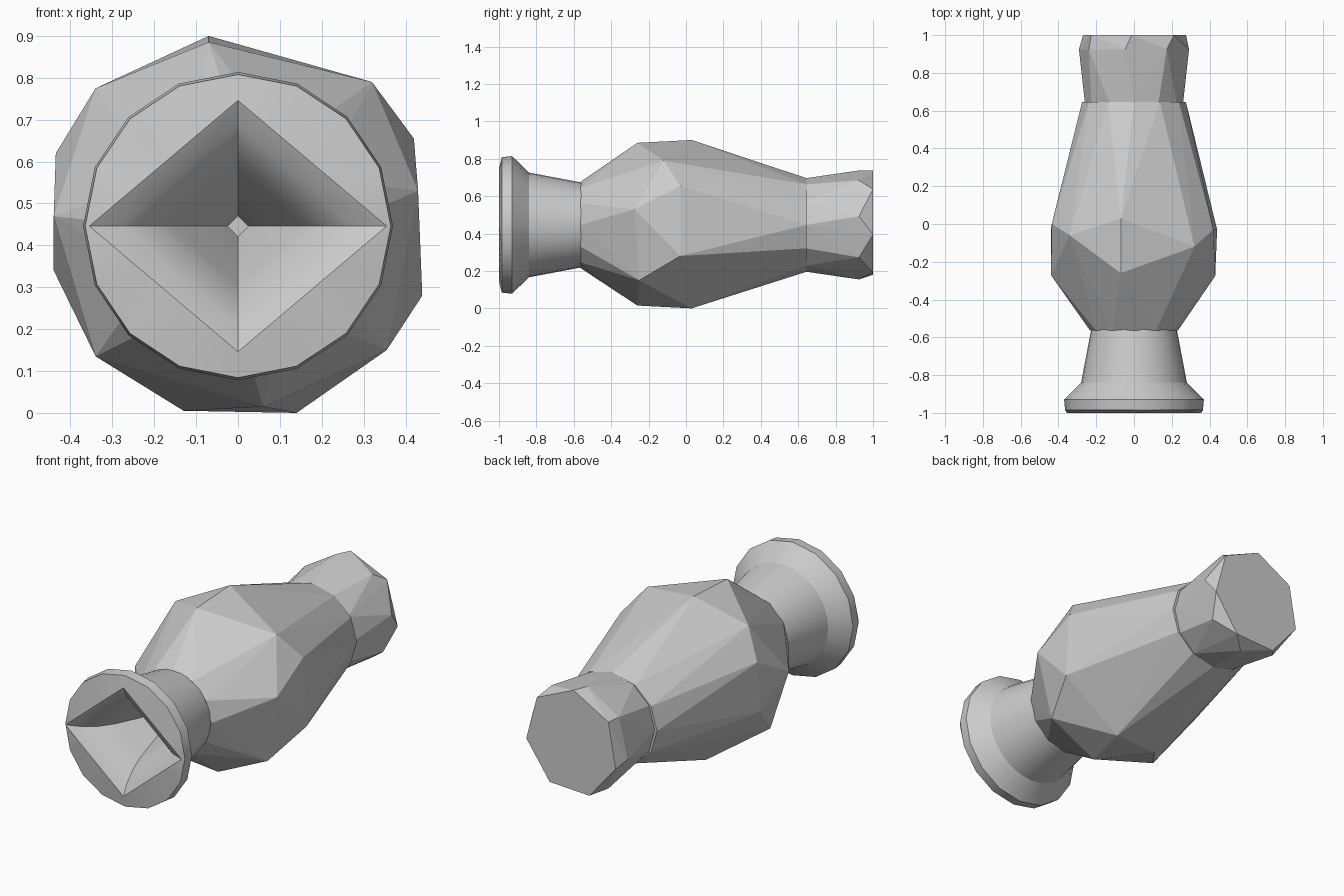
import bpy, bmesh
from math import sin, cos, tau, radians

if "Cube" in bpy.data.objects:
    bpy.data.objects.remove(bpy.data.objects["Cube"])

CZ = 0.446  # height of the vase axis, which runs along y


def finish(bm, name, smooth=None):
    bmesh.ops.recalc_face_normals(bm, faces=bm.faces)
    me = bpy.data.meshes.new(name)
    bm.to_mesh(me)
    bm.free()
    ob = bpy.data.objects.new(name, me)
    bpy.context.collection.objects.link(ob)
    if smooth:
        bpy.context.view_layer.objects.active = ob
        ob.select_set(True)
        bpy.ops.object.shade_smooth_by_angle(angle=radians(smooth))
        ob.select_set(False)
    return ob


def ring(y, rx, rz, n, diamond=False, phase=0.0):
    pts = []
    for i in range(n):
        a = tau * (i + phase) / n
        c, s = cos(a), sin(a)
        k = 1 / (abs(c) + abs(s)) if diamond else 1
        pts.append((rx * c * k, y, CZ + rz * s * k))
    return pts


def loft(name, rings, cap_end=False, smooth=None):
    bm = bmesh.new()
    rows = [[bm.verts.new(p) for p in r] for r in rings]
    n = len(rows[0])
    for a, b in zip(rows, rows[1:]):
        for i in range(n):
            j = (i + 1) % n
            bm.faces.new((a[i], a[j], b[j], b[i]))
    if cap_end:
        bm.faces.new(rows[-1])
    return finish(bm, name, smooth)


def hull(name, points):
    bm = bmesh.new()
    for p in points:
        bm.verts.new(p)
    bmesh.ops.convex_hull(bm, input=bm.verts)
    loose = [v for v in bm.verts if not v.link_faces]
    bmesh.ops.delete(bm, geom=loose, context='VERTS')
    return finish(bm, name)


# flared lip whose round rim rolls over into a diamond-shaped funnel
N = 16
loft("lip", [
    ring(-0.84, 0.28, 0.28, N),
    ring(-0.93, 0.37, 0.368, N),
    ring(-0.985, 0.365, 0.362, N),
    ring(-1.0, 0.355, 0.30, N, True),
    ring(-0.97, 0.28, 0.24, N, True),
    ring(-0.92, 0.21, 0.185, N, True),
    ring(-0.85, 0.16, 0.14, N, True),
    ring(-0.57, 0.025, 0.025, N, True),
], cap_end=True, smooth=25)

# smooth tapering neck
loft("neck", [ring(-0.84, 0.28, 0.28, 32), ring(-0.555, 0.226, 0.226, 32)], smooth=40)

# faceted belly: irregular widest points between two end rings
belly = [
    (-.07, .03, .90), (-.07, -.26, .885), (.32, -.12, .79), (.42, -.03, .655),
    (.43, -.275, .53), (.44, -.03, .28), (.355, -.25, .15), (.06, -.26, .015),
    (.14, .03, 0), (-.13, .01, .005), (-.34, -.25, .135), (-.44, -.02, .34),
    (-.44, -.27, .47), (-.435, 0, .62), (-.34, -.06, .775),
]
hull("body", belly + ring(-0.565, 0.232, 0.23, 12) + ring(0.645, 0.275, 0.25, 12))

# faceted foot with a flat end
hull("foot", ring(0.642, 0.26, 0.25, 12)
     + ring(0.925, 0.295, 0.295, 8, phase=0.2)
     + ring(1.0, 0.28, 0.29, 7, phase=1.8))
